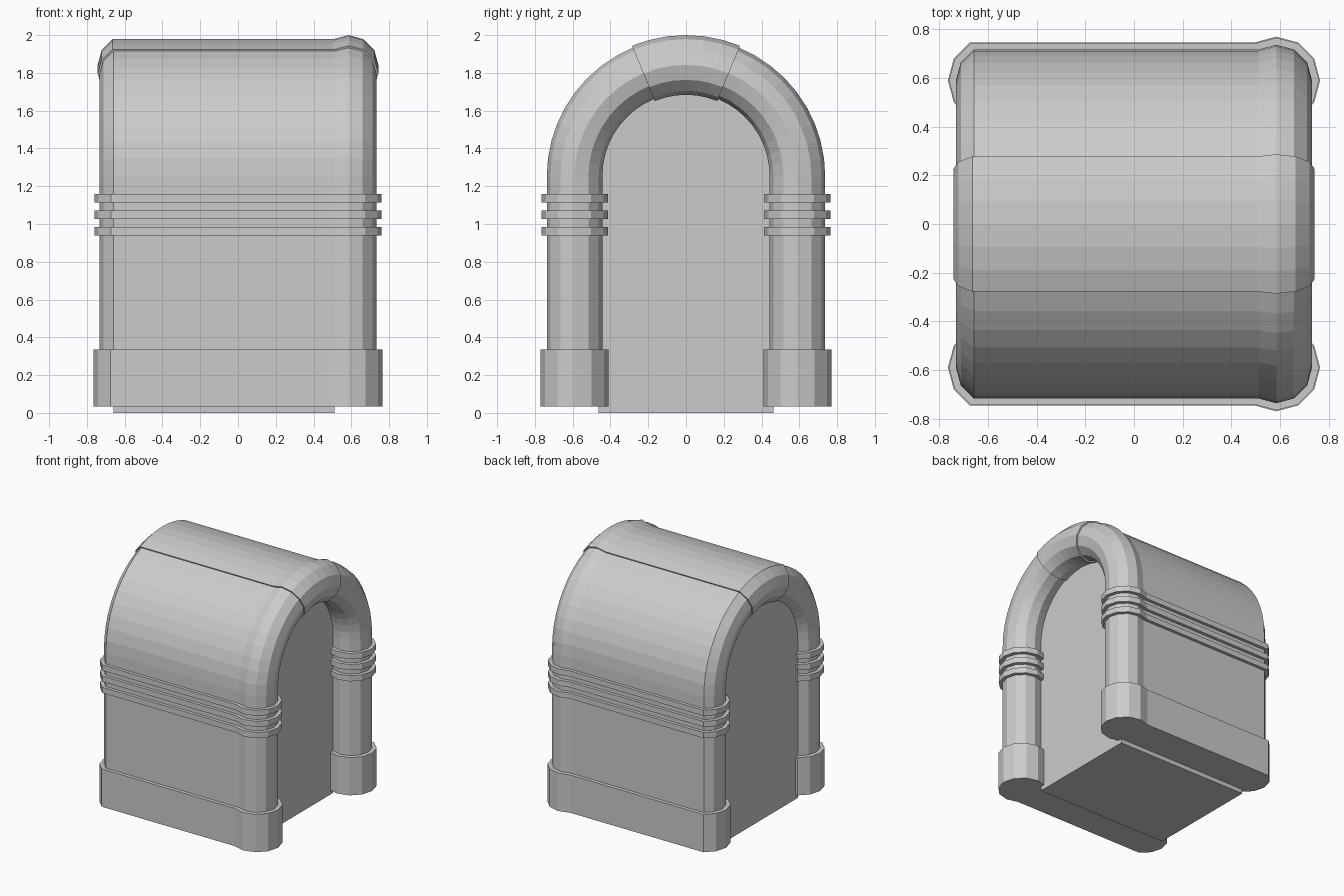
import bpy
import bmesh
from math import sin, cos, radians

cube = bpy.data.objects.get("Cube")
if cube:
    bpy.data.objects.remove(cube)

grey = bpy.data.materials.new("light grey")
grey.use_nodes = True
grey.diffuse_color = (0.6, 0.6, 0.6, 1)
grey.node_tree.nodes["Principled BSDF"].inputs["Base Color"].default_value = (0.6, 0.6, 0.6, 1)

END_X = 0.585      # centre of the rounded ends along x
REACH = 0.59       # distance of the wall centre line from the vault axis
SPRING = 1.252     # height where the vault begins
STEP = 7.5         # degrees per vault segment


def wall_section(r):
    """Slab with a full round bead at +x and a plain rounded edge at -x."""
    bead = [(END_X, a) for a in range(120, -121, -30)]
    edge = [(-END_X, a) for a in range(-120, -241, -30)]
    return [(cx + r * cos(radians(a)), REACH + r * sin(radians(a))) for cx, a in bead + edge]


def sweep(name, section, stations):
    """Carry a section through stations of (height, tilt from vertical)."""
    bm = bmesh.new()
    rows = [[bm.verts.new((x, n * sin(radians(a)), z + n * cos(radians(a)))) for x, n in section]
            for z, a in stations]
    count = len(section)
    for low, high in zip(rows, rows[1:]):
        for i in range(count):
            j = (i + 1) % count
            bm.faces.new((low[i], low[j], high[j], high[i]))
    bm.faces.new(rows[0])
    bm.faces.new(rows[-1][::-1])
    return finish(name, bm)


def finish(name, bm):
    bmesh.ops.recalc_face_normals(bm, faces=bm.faces)
    mesh = bpy.data.meshes.new(name)
    bm.to_mesh(mesh)
    bm.free()
    mesh.materials.append(grey)
    obj = bpy.data.objects.new(name, mesh)
    bpy.context.collection.objects.link(obj)
    return obj


def arc(start, end):
    steps = round((end - start) / STEP)
    return [(SPRING, start + STEP * i) for i in range(steps + 1)]


# Vaulted wall running up one side, over the top and down the other
sweep("vaulted_wall", wall_section(0.147), [(0.035, -90)] + arc(-90, 90) + [(0.035, 90)])

# Slightly thicker cap over the crown
sweep("crown_cap", wall_section(0.158), arc(-22.5, 22.5))

# Footings and raised bands on both legs
for side, tilt in (("front", -90), ("back", 90)):
    sweep(side + "_footing", wall_section(0.18), [(0.035, tilt), (0.335, tilt)])
    for i, z in enumerate((0.938, 1.027, 1.115)):
        sweep(f"{side}_band_{i + 1}", wall_section(0.176), [(z, tilt), (z + 0.045, tilt)])

# Solid infill under the vault, closing both ends
bm = bmesh.new()
half = 0.463
outline = [(-half, 0)] + [(half * sin(radians(a)), z + half * cos(radians(a))) for z, a in arc(-90, 90)] + [(half, 0)]
ends = [[bm.verts.new((x, y, z)) for y, z in outline] for x in (-0.658, 0.511)]
for i in range(len(outline)):
    j = (i + 1) % len(outline)
    bm.faces.new((ends[0][i], ends[0][j], ends[1][j], ends[1][i]))
bm.faces.new(ends[0])
bm.faces.new(ends[1][::-1])
finish("infill_block", bm)
